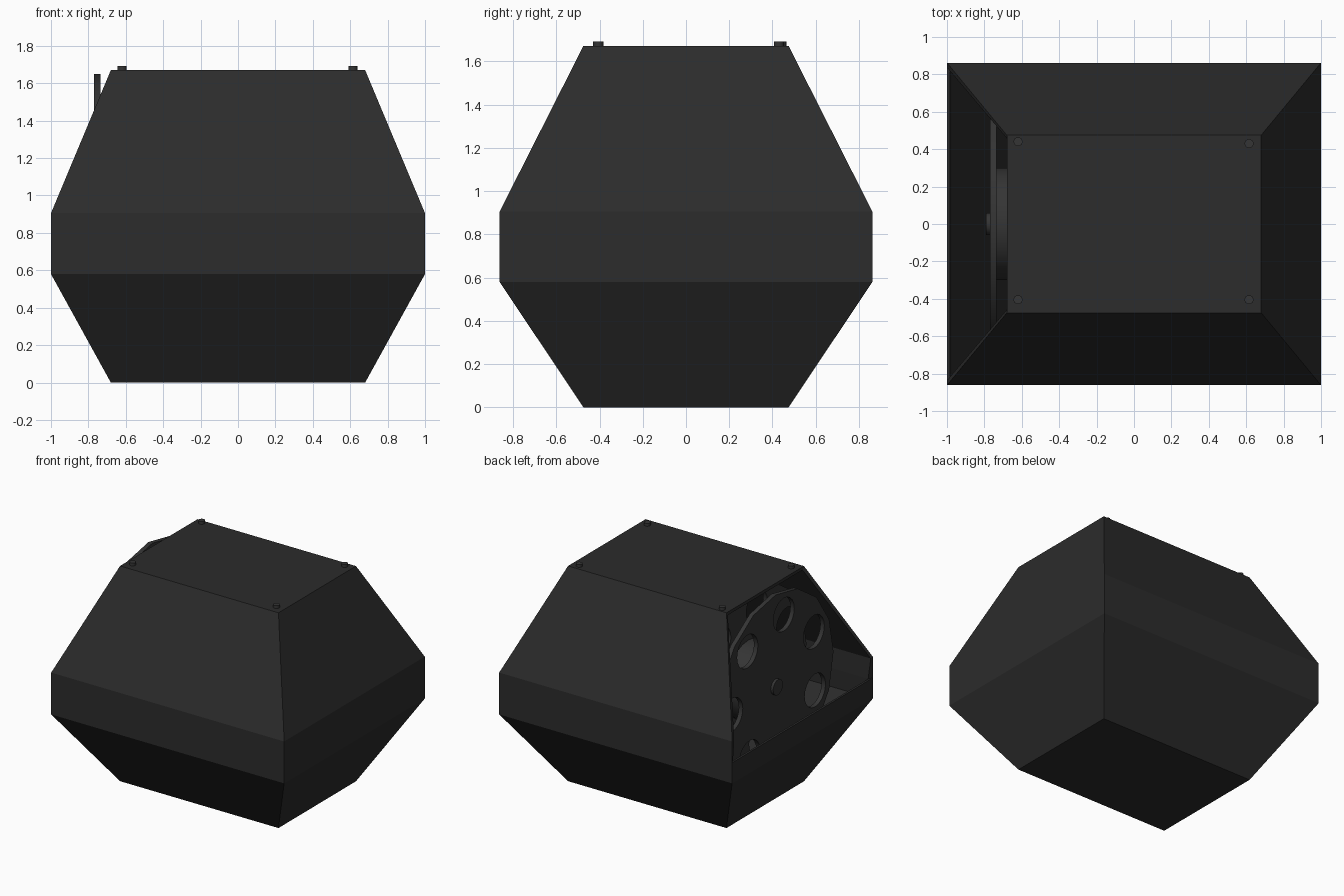
import bpy, bmesh
from math import sin, cos, pi, radians

if "Cube" in bpy.data.objects:
    bpy.data.objects.remove(bpy.data.objects["Cube"])

dark = bpy.data.materials.new("dark_plastic")
dark.diffuse_color = (0.025, 0.025, 0.025, 1)
dark.use_nodes = True
dark.node_tree.nodes["Principled BSDF"].inputs["Base Color"].default_value = dark.diffuse_color
metal = bpy.data.materials.new("dark_metal")
metal.diffuse_color = (0.035, 0.035, 0.035, 1)
metal.use_nodes = True
metal.node_tree.nodes["Principled BSDF"].inputs["Base Color"].default_value = metal.diffuse_color


def cylinder(name, r, depth, loc, sides=12, rot=(0, 0, 0), mat=metal):
    bpy.ops.mesh.primitive_cylinder_add(vertices=sides, radius=r, depth=depth,
                                        location=loc, rotation=rot)
    ob = bpy.context.object
    ob.name = name
    ob.data.materials.append(mat)
    bpy.ops.object.shade_smooth_by_angle(angle=radians(31))
    return ob


# Hollow faceted housing, upper left side left open
rings = [(0.68, 0.475, 0), (1, 0.862, 0.58), (1, 0.862, 0.74),
         (1, 0.862, 0.905), (0.68, 0.475, 1.67)]
bm = bmesh.new()
loops = [[bm.verts.new((sx * x, sy * y, z))
          for sx, sy in ((-1, -1), (1, -1), (1, 1), (-1, 1))] for x, y, z in rings]
for k in range(len(loops) - 1):
    lo, hi = loops[k], loops[k + 1]
    for i in range(4):
        if i == 3 and k >= 2:
            continue
        j = (i + 1) % 4
        bm.faces.new((lo[i], lo[j], hi[j], hi[i]))
bm.faces.new(loops[0][::-1])
bm.faces.new(loops[-1])
me = bpy.data.meshes.new("housing")
bm.to_mesh(me)
bm.free()
me.materials.append(dark)
housing = bpy.data.objects.new("housing", me)
bpy.context.collection.objects.link(housing)
wall = housing.modifiers.new("wall", 'SOLIDIFY')
wall.thickness = 0.025
wall.offset = -1
wall.use_even_offset = True


# Reel flange: 16-sided plate with seven round holes
def add_loop(cu, cx, cy, r, n):
    sp = cu.splines.new('POLY')
    sp.points.add(n - 1)
    for i, p in enumerate(sp.points):
        a = 2 * pi * i / n
        p.co = (cx + r * sin(a), cy + r * cos(a), 0, 1)
    sp.use_cyclic_u = True


def flange(name, x):
    cu = bpy.data.curves.new(name, 'CURVE')
    cu.dimensions = '2D'
    cu.fill_mode = 'BOTH'
    cu.extrude = 0.017
    add_loop(cu, 0, 0, 0.71, 16)
    for k in range(7):
        a = radians(-11) + 2 * pi * k / 7
        add_loop(cu, 0.53 * sin(a), 0.53 * cos(a), 0.128, 20)
    cu.materials.append(metal)
    ob = bpy.data.objects.new(name, cu)
    bpy.context.collection.objects.link(ob)
    ob.location = (x, 0, 0.94)
    ob.rotation_euler = (pi / 2, 0, pi / 2)
    bpy.ops.object.select_all(action='DESELECT')
    ob.select_set(True)
    bpy.context.view_layer.objects.active = ob
    bpy.ops.object.convert(target='MESH')


flange("reel_outer_flange", -0.752)
flange("reel_inner_flange", -0.52)

# Reel core and spindle
side = (0, pi / 2, 0)
cylinder("reel_core", 0.3, 0.23, (-0.636, 0, 0.94), 24, side)
cylinder("reel_spindle", 0.06, 0.3, (-0.64, 0, 0.94), 16, side)

# Top screws
for x, y in ((-0.62, 0.44), (0.615, 0.43), (-0.62, -0.405), (0.615, -0.405)):
    cylinder("top_screw", 0.024, 0.04, (x, y, 1.672), 16)
